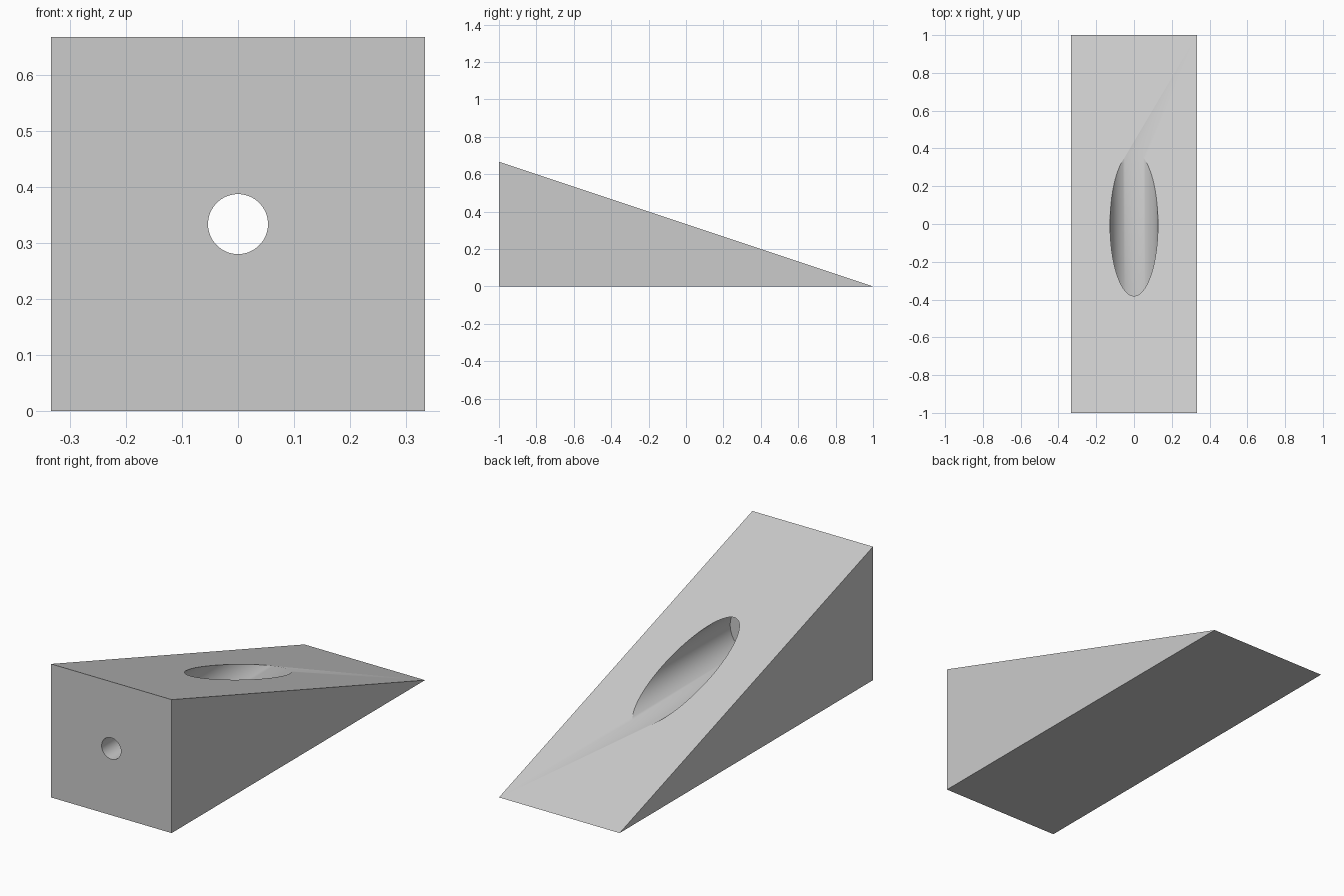
import bpy
import bmesh
import math

cube = bpy.data.objects.get("Cube")
if cube:
    bpy.data.objects.remove(cube, do_unlink=True)

HALF_WIDTH, HEIGHT, AXIS_Z = 1 / 3, 2 / 3, 1 / 3

grey = bpy.data.materials.new("plain grey")
grey.use_nodes = True
colour = (0.6, 0.6, 0.6, 1)
grey.diffuse_color = colour
grey.node_tree.nodes["Principled BSDF"].inputs["Base Color"].default_value = colour

# Wedge body: triangular side profile extruded across the width
bm = bmesh.new()
profile = [(-1, 0), (1, 0), (-1, HEIGHT)]
side = bm.faces.new([bm.verts.new((-HALF_WIDTH, y, z)) for y, z in profile])
ext = bmesh.ops.extrude_face_region(bm, geom=[side])
moved = [v for v in ext["geom"] if isinstance(v, bmesh.types.BMVert)]
bmesh.ops.translate(bm, verts=moved, vec=(2 * HALF_WIDTH, 0, 0))
bmesh.ops.recalc_face_normals(bm, faces=bm.faces)
mesh = bpy.data.meshes.new("wedge")
bm.to_mesh(mesh)
bm.free()
mesh.materials.append(grey)
wedge = bpy.data.objects.new("wedge", mesh)
bpy.context.collection.objects.link(wedge)
bpy.context.view_layer.objects.active = wedge


def bore(name, radius, y_start, y_end):
    """Cut a round hole along y, then discard the cutter."""
    bpy.ops.mesh.primitive_cylinder_add(
        vertices=64, radius=radius, depth=y_end - y_start,
        location=(0, (y_start + y_end) / 2, AXIS_Z),
        rotation=(math.pi / 2, 0, 0))
    cutter = bpy.context.object
    cutter.name = name
    cutter.hide_render = True
    cutter.data.materials.append(grey)
    mod = wedge.modifiers.new(name, 'BOOLEAN')
    mod.operation = 'DIFFERENCE'
    mod.solver = 'EXACT'
    mod.object = cutter
    bpy.context.view_layer.objects.active = wedge
    bpy.ops.object.modifier_apply(modifier=name)
    bpy.data.objects.remove(cutter, do_unlink=True)


# Wide counterbore opening on the slope, narrow screw hole to the front
bore("counterbore", 0.127, -0.53, 1.2)
bore("screw_hole", 0.0535, -1.2, 0)

bpy.ops.object.select_all(action='DESELECT')
wedge.select_set(True)
bpy.context.view_layer.objects.active = wedge
bpy.ops.object.shade_smooth_by_angle(angle=math.radians(30))
